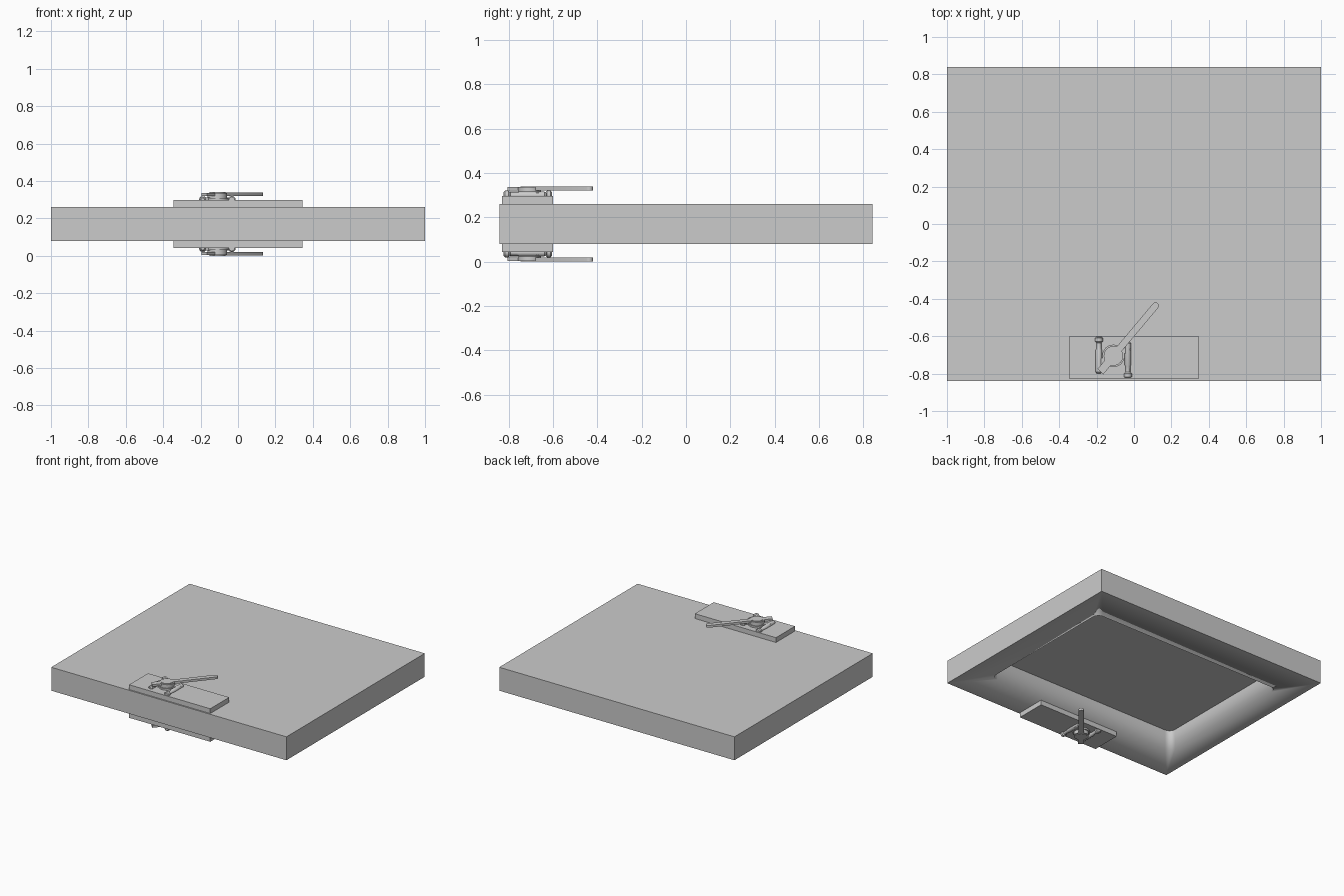
import bpy, bmesh
from math import sin, cos, pi, atan2

if "Cube" in bpy.data.objects:
    bpy.data.objects.remove(bpy.data.objects["Cube"])

MID = 0.17  # the hardware repeats above and below this height


def finish(bm, name, angle=None, mirror=False):
    """Turn a bmesh into an object, optionally mirrored to the underside."""
    if mirror:
        geom = bmesh.ops.duplicate(bm, geom=bm.verts[:] + bm.edges[:] + bm.faces[:])["geom"]
        for v in [g for g in geom if isinstance(g, bmesh.types.BMVert)]:
            v.co.z = 2 * MID - v.co.z
    bmesh.ops.recalc_face_normals(bm, faces=bm.faces[:])
    me = bpy.data.meshes.new(name)
    bm.to_mesh(me)
    bm.free()
    ob = bpy.data.objects.new(name, me)
    bpy.context.collection.objects.link(ob)
    if angle:
        bpy.ops.object.select_all(action='DESELECT')
        ob.select_set(True)
        bpy.context.view_layer.objects.active = ob
        bpy.ops.object.shade_smooth_by_angle(angle=angle)
    return ob


def extrude(bm, pts, z0, z1):
    """Prism from a flat outline."""
    lo = [bm.verts.new((x, y, z0)) for x, y in pts]
    hi = [bm.verts.new((x, y, z1)) for x, y in pts]
    bm.faces.new(lo)
    bm.faces.new(hi)
    n = len(pts)
    for i in range(n):
        j = (i + 1) % n
        bm.faces.new((lo[i], lo[j], hi[j], hi[i]))


def capsule(a, b, w, n=8):
    """Rounded bar outline between two points."""
    t = atan2(b[1] - a[1], b[0] - a[0])
    out = []
    for c, off in ((b, -pi / 2), (a, pi / 2)):
        for k in range(n + 1):
            s = t + off + pi * k / n
            out.append((c[0] + w * cos(s), c[1] + w * sin(s)))
    return out


def lathe_y(bm, cx, cz, prof, n=16):
    """Turned pin along y from (y, radius) pairs."""
    rings = [[bm.verts.new((cx + r * cos(2 * pi * k / n), y, cz + r * sin(2 * pi * k / n)))
              for k in range(n)] for y, r in prof]
    for p, q in zip(rings, rings[1:]):
        for k in range(n):
            j = (k + 1) % n
            bm.faces.new((p[k], p[j], q[j], q[k]))
    bm.faces.new(rings[0])
    bm.faces.new(rings[-1])


# hatch slab with a rounded recess in the underside
bm = bmesh.new()
SIGNS = ((1, 1), (-1, 1), (-1, -1), (1, -1))


def rect(hx, hy, z):
    return [bm.verts.new((sx * hx, sy * hy, z)) for sx, sy in SIGNS]


def arcs(hx, hy, r, z, n=6):
    return [[bm.verts.new((sx * (hx - r) + r * cos(pi / 2 * (i + k / n)),
                           sy * (hy - r) + r * sin(pi / 2 * (i + k / n)), z))
             for k in range(n + 1)] for i, (sx, sy) in enumerate(SIGNS)]


top_in, top, bot = rect(1, 0.6, 0.26), rect(1, 0.84, 0.26), rect(1, 0.84, 0.08)
rim, floor = arcs(0.815, 0.575, 0.05, 0.08), arcs(0.815, 0.575, 0.05, 0.24)
bm.faces.new(top_in)
bm.faces.new((top_in[0], top_in[1], top[1], top[0]))
bm.faces.new((top_in[2], top_in[3], top[3], top[2]))
for i in (0, 2):
    bm.faces.new((top[i], top[i + 1], bot[i + 1], bot[i]))
bm.faces.new((top[1], top_in[1], top_in[2], top[2], bot[2], bot[1]))
bm.faces.new((top[3], top_in[3], top_in[0], top[0], bot[0], bot[3]))
for i in range(4):
    j = (i + 1) % 4
    bm.faces.new((bot[i], bot[j], rim[j][0], rim[i][-1]))
    for p, q in zip(rim[i], rim[i][1:]):
        bm.faces.new((bot[i], p, q))
r, f = sum(rim, []), sum(floor, [])
for i in range(len(r)):
    j = (i + 1) % len(r)
    bm.faces.new((r[i], r[j], f[j], f[i]))
floor_face = bm.faces.new(f)
for face in bm.faces:
    face.smooth = face is not floor_face
# the end faces stay crisp, long edges shade softly
for e in bm.edges:
    if all(abs(abs(v.co.x) - 1) < 1e-4 for v in e.verts):
        e.smooth = False
finish(bm, "hatch_panel")

# mounting plates
bm = bmesh.new()
extrude(bm, [(-0.345, -0.83), (0.345, -0.83), (0.345, -0.6), (-0.345, -0.6)], 0.255, 0.297)
finish(bm, "lock_plate", mirror=True)

# hub: flange, collar and raised cap
HUB = (-0.11, -0.705)
bm = bmesh.new()
for rad, z0, z1 in ((0.06, 0.295, 0.309), (0.052, 0.305, 0.336), (0.042, 0.33, 0.34)):
    extrude(bm, [(HUB[0] + rad * cos(2 * pi * k / 32), HUB[1] + rad * sin(2 * pi * k / 32))
                 for k in range(32)], z0, z1)
finish(bm, "handle_hub", 0.6, True)

# slanted lever handle
bm = bmesh.new()
extrude(bm, capsule((0.115, -0.437), HUB, 0.018), 0.321, 0.338)
extrude(bm, [(-0.195, -0.775), (-0.165, -0.805), (-0.095, -0.72), (-0.125, -0.69)], 0.320, 0.336)
finish(bm, "lever_handle", 0.6, True)

# two opposed bolts beside the hub
bm = bmesh.new()
for cx, head, tail in ((-0.188, -0.605, -0.8), (-0.033, -0.822, -0.63)):
    s = 1 if tail > head else -1
    lathe_y(bm, cx, 0.299, [(head, 0.015), (head + s * 0.005, 0.021), (head + s * 0.022, 0.021),
                            (head + s * 0.03, 0.013), (head + s * 0.06, 0.013),
                            (head + s * 0.07, 0.017), (tail - s * 0.008, 0.017), (tail, 0.010)])
finish(bm, "side_bolts", 0.6, True)

# short links joining the hub to the bolts
bm = bmesh.new()
extrude(bm, capsule((-0.188, -0.74), HUB, 0.014), 0.296, 0.311)
extrude(bm, capsule((-0.033, -0.67), HUB, 0.014), 0.296, 0.311)
finish(bm, "bolt_links", 0.6, True)
